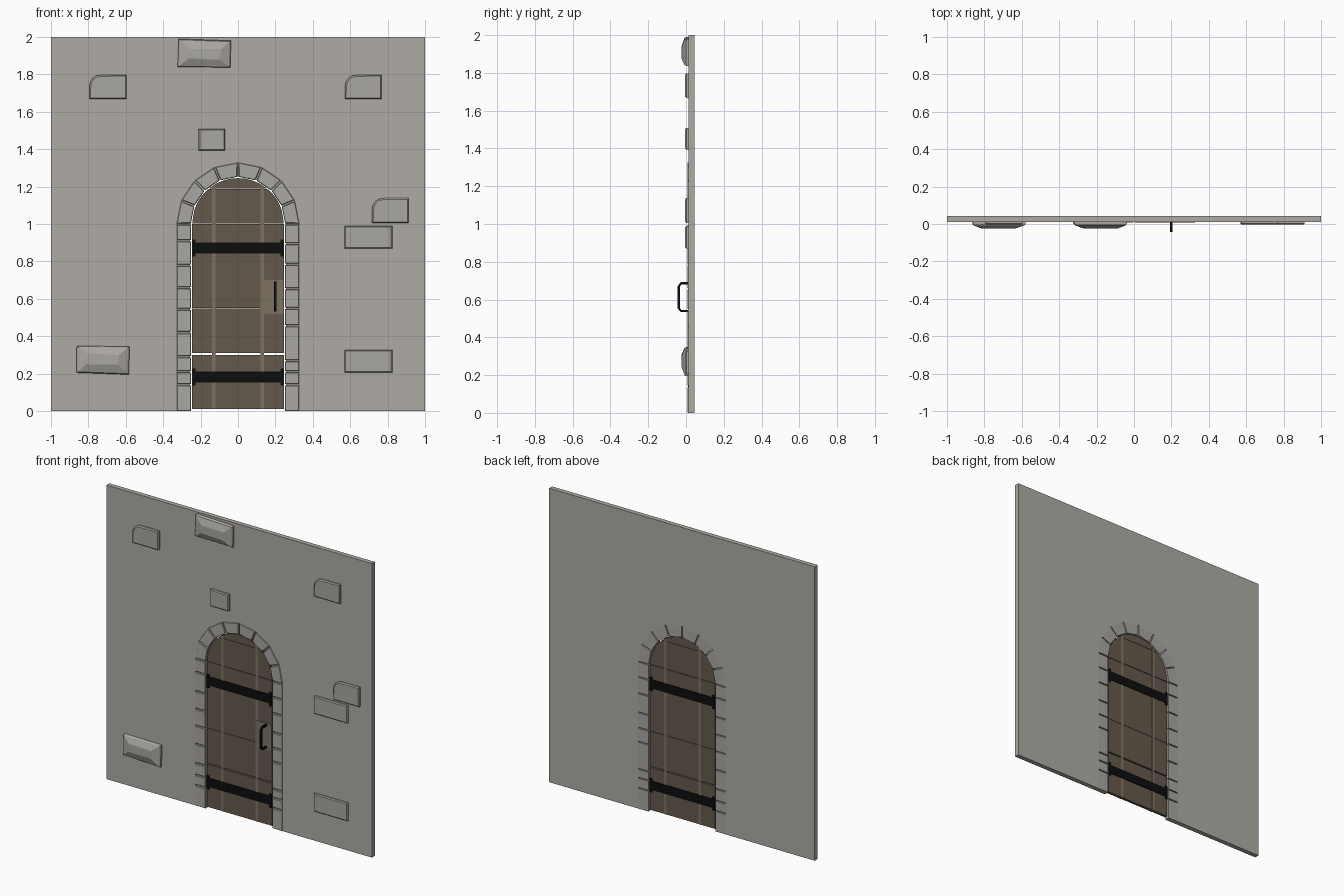
import bpy, bmesh, math
from mathutils import Vector

if "Cube" in bpy.data.objects:
    bpy.data.objects.remove(bpy.data.objects["Cube"])


def material(name, rgb):
    m = bpy.data.materials.new(name)
    m.diffuse_color = (*rgb, 1)
    m.use_nodes = True
    m.node_tree.nodes["Principled BSDF"].inputs["Base Color"].default_value = m.diffuse_color
    return m


WALL = material("wall grey", (0.43, 0.41, 0.375))
STONE = material("stone grey", (0.40, 0.385, 0.36))
WOOD = material("dark wood", (0.13, 0.102, 0.073))
TRIM = material("light wood", (0.21, 0.17, 0.115))
IRON = material("black iron", (0.004, 0.004, 0.004))

FRONT, BACK = 0.012, 0.044     # wall faces in y
SPRING = 1.0                   # height where the arch starts
R_IN, R_OUT, R_DOOR = 0.252, 0.327, 0.245


def finish(name, bm, mat):
    bmesh.ops.recalc_face_normals(bm, faces=bm.faces)
    me = bpy.data.meshes.new(name)
    bm.to_mesh(me)
    bm.free()
    me.materials.append(mat)
    ob = bpy.data.objects.new(name, me)
    bpy.context.collection.objects.link(ob)
    return ob


def prism(name, pts, y0, y1, mat, chamfer=0.0, depth=None):
    """Extrude an xz outline from y1 to y0, optionally with a sloped rim at the front."""
    bm = bmesh.new()
    face = bm.faces.new([bm.verts.new((x, y0, z)) for x, z in pts])
    bm.normal_update()
    if face.normal.y > 0:
        face.normal_flip()
    ext = bmesh.ops.extrude_face_region(bm, geom=[face], use_keep_orig=True)
    for v in ext["geom"]:
        if isinstance(v, bmesh.types.BMVert):
            v.co.y = y1
    if chamfer:
        front = min(bm.faces, key=lambda f: f.calc_center_median().y)
        bm.normal_update()
        bmesh.ops.inset_region(bm, faces=[front], thickness=chamfer)
        inner = set(front.verts)
        for v in bm.verts:
            if abs(v.co.y - y0) < 1e-6 and v not in inner:
                v.co.y += depth or chamfer
    return finish(name, bm, mat)


def rect(x0, x1, z0, z1):
    return [(x0, z0), (x1, z0), (x1, z1), (x0, z1)]


def polar(r, a):
    return (r * math.cos(a), SPRING + r * math.sin(a))


def arch(r, n=8):
    return [polar(r, math.pi * i / n) for i in range(n + 1)]


# wall with an arched opening reaching the floor
prism("wall", [(-1, 0), (-1, 2), (1, 2), (1, 0), (R_OUT, 0)] + arch(R_OUT) + [(-R_OUT, 0)],
      FRONT, BACK, WALL)

# mortar ring recessed behind the door surround
prism("mortar", [(R_OUT, 0)] + arch(R_OUT) + [(-R_OUT, 0), (-R_IN - 0.004, 0)]
      + arch(R_IN + 0.004)[::-1] + [(R_IN + 0.004, 0)], 0.022, 0.034, WALL)

# surround: wedge stones over the arch
GAP = 0.004
for i in range(8):
    a, b = math.pi * i / 8, math.pi * (i + 1) / 8
    gi, go = GAP / R_IN, GAP / R_OUT
    prism("arch_stone", [polar(R_IN, a + gi), polar(R_OUT, a + go),
                         polar(R_OUT, b - go), polar(R_IN, b - gi)],
          0.008, BACK, STONE, 0.004)

# surround: jamb stones on both sides
LEFT = [0, 0.14, 0.21, 0.29, 0.42, 0.545, 0.66, 0.78, 0.91, 1.0]
RIGHT = [0, 0.14, 0.21, 0.27, 0.455, 0.55, 0.655, 0.785, 0.895, 1.0]
for side, rows in ((-1, LEFT), (1, RIGHT)):
    for z0, z1 in zip(rows, rows[1:]):
        x0, x1 = sorted((side * R_IN, side * R_OUT))
        prism("jamb_stone", rect(x0, x1, z0 + (GAP if z0 else 0), z1 - GAP),
              0.008, BACK, STONE, 0.004)


def door_piece(name, x0, x1, z0, z1, y0, y1, mat):
    """Rectangle clipped by the door arch."""
    lim = math.sqrt(max(R_DOOR ** 2 - max(z0 - SPRING, 0) ** 2, 0))
    x0, x1 = max(x0, -lim), min(x1, lim)
    if x1 - x0 < 0.005:
        return
    top = []
    n = 10 if z1 > SPRING else 1
    for i in range(n + 1):
        x = x1 + (x0 - x1) * i / n
        z = min(z1, SPRING + math.sqrt(max(R_DOOR ** 2 - x * x, 0))) if z1 > SPRING else z1
        if z > z0 + 1e-4:
            top.append((x, z))
    base = [(x, z0) for x in (x0, x1)]
    prism(name, base + top, y0, y1, mat)


# door: planks in three columns, split by narrow gaps
ROWS = [(0.012, 0.300), (0.309, 0.548), (0.550, 0.999), (1.003, 1.188), (1.190, 1.25)]
for x0, x1 in ((-R_DOOR, -0.14), (-0.14, 0.14), (0.14, R_DOOR)):
    for z0, z1 in ROWS:
        door_piece("door_plank", x0, x1, z0, z1, 0.017, 0.037, WOOD)

# door: light vertical strips and the handle plate
for x in (-0.13, 0.13):
    door_piece("door_strip", x - 0.01, x + 0.01, 0.012, 1.25, 0.015, 0.039, TRIM)
prism("handle_plate", rect(0.125, 0.244, 0.52, 0.70), 0.0135, 0.018, TRIM)

# iron straps with taller ends, showing on both sides of the door
for z in (0.182, 0.872):
    prism("strap", rect(-0.24, 0.24, z - 0.03, z + 0.03), 0.012, 0.042, IRON)
    for s in (-1, 1):
        prism("strap_end", rect(s * 0.235 - 0.009, s * 0.235 + 0.009, z - 0.046, z + 0.046),
              0.010, 0.0435, IRON)

# handle: square bar bent into a chamfered bracket
outer = [(0.014, 0.533), (-0.028, 0.533), (-0.044, 0.553),
         (-0.044, 0.672), (-0.028, 0.692), (0.014, 0.692)]
inner = [(0.014, 0.681), (-0.024, 0.681), (-0.033, 0.668),
         (-0.033, 0.557), (-0.024, 0.544), (0.014, 0.544)]
bm = bmesh.new()
rings = [[[bm.verts.new((x, y, z)) for y, z in p] for p in (outer, inner[::-1])]
         for x in (0.193, 0.207)]
for i in range(5):
    loop = [[rings[0][0][k], rings[1][0][k], rings[1][1][k], rings[0][1][k]] for k in (i, i + 1)]
    for j in range(4):
        bm.faces.new((loop[0][j], loop[0][j - 1], loop[1][j - 1], loop[1][j]))
finish("handle", bm, IRON)

# wall stones: flat blocks
for box in ((0.57, 0.825, 0.87, 0.99), (0.57, 0.825, 0.205, 0.327), (-0.21, -0.07, 1.393, 1.508)):
    prism("flat_stone", rect(*box), -0.004, 0.02, STONE, 0.008, 0.006)

# wall stones: blocks with one rounded corner
for x0, x1, z0, z1 in ((-0.795, -0.597, 1.668, 1.797), (0.572, 0.767, 1.668, 1.797),
                       (0.717, 0.912, 1.005, 1.138)):
    r = 0.06
    curve = [(x0 + r - r * math.sin(t), z1 - r + r * math.cos(t))
             for t in (math.pi / 2 * k / 4 for k in range(5))]
    prism("rounded_stone", [(x0, z0), (x1, z0), (x1, z1)] + curve, -0.004, 0.02, STONE, 0.008, 0.006)

# wall stones: large faceted blocks, the second one turned upside down
for cx, cz, s in ((-0.18, 1.915, 1), (-0.722, 0.27, -1)):
    base = [(-0.143, -0.075), (0.14, -0.078), (0.142, 0.065), (-0.138, 0.075)]
    mid = [(-0.135, -0.07), (0.132, -0.073), (0.135, 0.06), (-0.13, 0.07)]
    top = [(-0.085, -0.03), (0.082, -0.037), (0.09, 0.02), (-0.08, 0.022)]
    bm = bmesh.new()
    loops = [[bm.verts.new((cx + s * x, y, cz + s * z)) for x, z in pts]
             for pts, y in ((base, 0.02), (base, 0.0), (mid, -0.008), (top, -0.025))]
    for lo, hi in zip(loops, loops[1:]):
        for j in range(4):
            bm.faces.new((lo[j - 1], lo[j], hi[j], hi[j - 1]))
    bm.faces.new(loops[0])
    bm.faces.new(loops[-1])
    finish("faceted_stone", bm, STONE)
